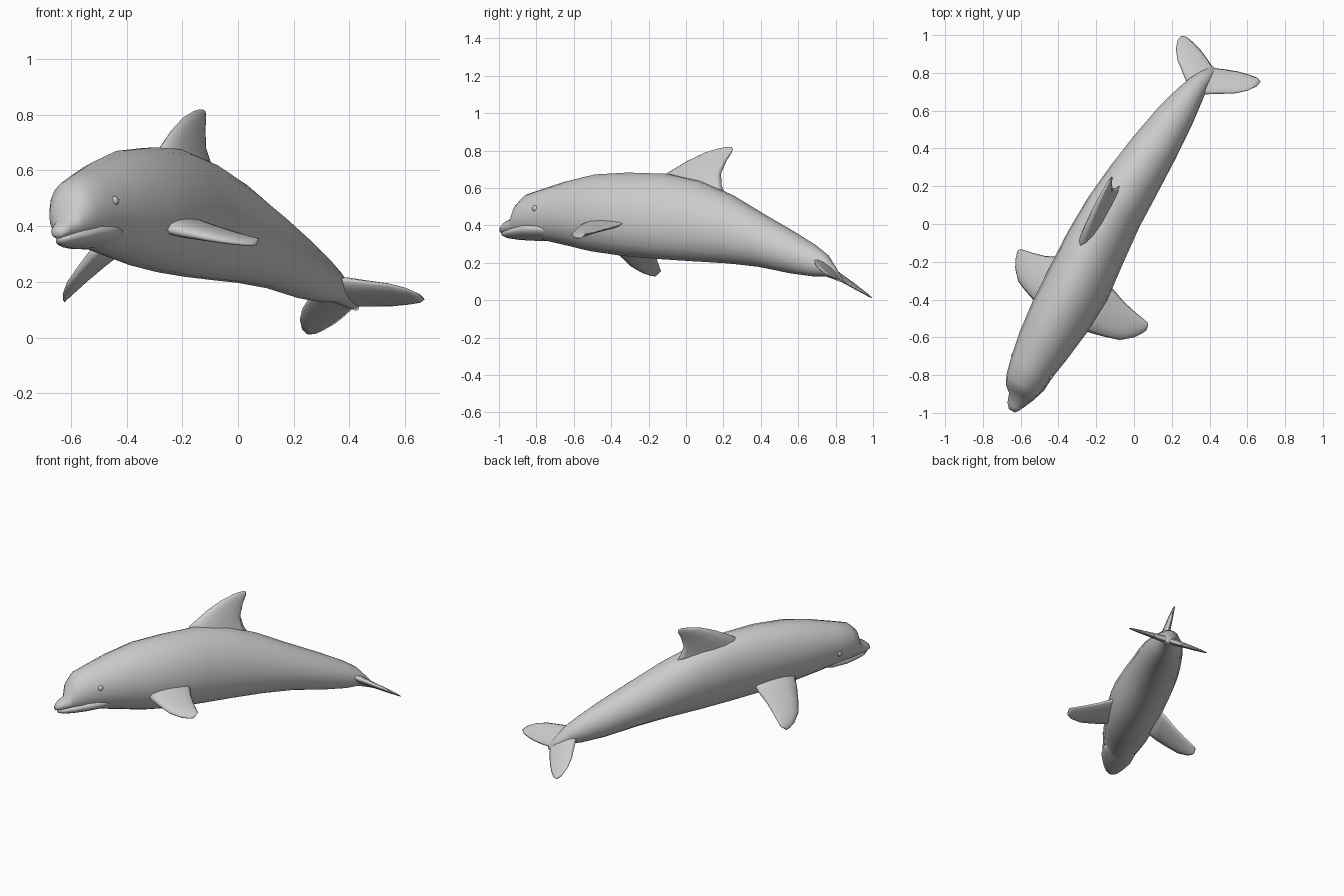
import bpy, bmesh, math
from math import sin, cos, pi, radians
from mathutils import Matrix, Vector

cube = bpy.data.objects.get("Cube")
if cube:
    bpy.data.objects.remove(cube, do_unlink=True)

# Swimming pose: turned about z, rolled about the spine
POSE = (Matrix.Rotation(radians(-30), 4, 'Z') @ Matrix.Translation((-0.02, 0, 0))
        @ Matrix.Rotation(radians(-14.5), 4, 'Y'))

grey = bpy.data.materials.new("skin grey")
grey.use_nodes = True
grey.diffuse_color = (0.6, 0.6, 0.6, 1)
grey.node_tree.nodes["Principled BSDF"].inputs["Base Color"].default_value = (0.6, 0.6, 0.6, 1)


def finish(name, bm):
    bmesh.ops.recalc_face_normals(bm, faces=bm.faces[:])
    mesh = bpy.data.meshes.new(name)
    for f in bm.faces:
        f.smooth = True
    bm.to_mesh(mesh)
    bm.free()
    mesh.materials.append(grey)
    obj = bpy.data.objects.new(name, mesh)
    bpy.context.collection.objects.link(obj)
    obj.matrix_world = POSE
    return obj


def loft(name, rings):
    """Skin a row of closed rings and cap both ends."""
    bm = bmesh.new()
    rows = [[bm.verts.new(p) for p in ring] for ring in rings]
    n = len(rows[0])
    for a, b in zip(rows, rows[1:]):
        for i in range(n):
            j = (i + 1) % n
            bm.faces.new((a[i], a[j], b[j], b[i]))
    bm.faces.new(rows[0])
    bm.faces.new(rows[-1])
    return finish(name, bm)


def oval(y, x, top, bottom, w, n=20):
    mid, h = (top + bottom) / 2, (top - bottom) / 2
    return [Vector((x + w * cos(2 * pi * k / n), y, mid + h * sin(2 * pi * k / n)))
            for k in range(n)]


def foil(lead, trail, half, normal, n=12):
    """Fin section: blunt leading edge, thin trailing edge."""
    lead, trail, normal = Vector(lead), Vector(trail), Vector(normal).normalized()
    ring = []
    for k in range(n):
        a = 2 * pi * k / n
        c = (1 - cos(a)) / 2
        ring.append(lead.lerp(trail, c) + normal * half * sin(a) * (1.25 - 0.6 * c))
    return ring


# Body: distance along spine, sideways shift, back height, belly height, half width
body = [
    (-1.18, .05, .39, .36, .018), (-1.155, .05, .413, .355, .04),
    (-1.105, .05, .44, .35, .056), (-1.08, .05, .52, .342, .078),
    (-1.03, .05, .57, .333, .1), (-.94, .047, .598, .325, .118),
    (-.8, .045, .64, .298, .143), (-.62, .045, .68, .26, .163),
    (-.42, .04, .692, .235, .172), (-.2, .02, .692, .222, .163),
    (0, .005, .655, .214, .152), (.2, 0, .578, .205, .141),
    (.4, -.005, .477, .187, .125), (.6, -.01, .38, .152, .1),
    (.74, -.01, .307, .135, .072), (.82, -.008, .255, .135, .052),
    (.88, -.004, .186, .118, .035), (.93, 0, .125, .1, .012)]
loft("body", [oval(*s) for s in body])

# Lower jaw, slightly shorter than the beak so the mouth reads as a crease
jaw = [(-1.165, .05, .362, .342, .015), (-1.14, .05, .37, .332, .038),
       (-1.08, .05, .385, .325, .066), (-1.0, .05, .4, .322, .094),
       (-.9, .047, .4, .322, .1), (-.82, .045, .39, .33, .08)]
loft("lower_jaw", [oval(*s, n=16) for s in jaw])

# Dorsal fin: height, leading, trailing, half thickness
dorsal = [(.55, -.33, .17, .045), (.63, -.29, .12, .04), (.7, -.23, .105, .032),
          (.77, -.11, .13, .022), (.815, -.01, .155, .014),
          (.837, .07, .16, .008), (.844, .11, .148, .003)]
loft("dorsal_fin", [foil((.003, a, u), (.003, b, u), h, (1, 0, 0))
                    for u, a, b, h in dorsal])

# Flippers: distance from middle, leading, trailing, height, half thickness
flipper = [(.1, -.63, -.34, .4, .035), (.18, -.615, -.355, .355, .03),
           (.25, -.595, -.383, .32, .024), (.32, -.57, -.4, .285, .018),
           (.375, -.52, -.41, .258, .012), (.4, -.48, -.415, .247, .007),
           (.41, -.455, -.425, .244, .003)]
for side, label in ((1, "left"), (-1, "right")):
    loft(label + "_flipper",
         [foil((.02 + side * x, a, u - .012), (.02 + side * x, b, u + .012), h, (side * .45, 0, 1))
          for x, a, b, u, h in flipper])

# Tail flukes: one swept blade from tip to tip
half = [(0, .76, .925, .024), (.06, .785, .952, .02), (.12, .825, .975, .015),
        (.18, .865, .99, .011), (.225, .91, .997, .007), (.25, .955, .988, .003)]
blade = [(-x, a, b, h) for x, a, b, h in half[:0:-1]] + half
loft("tail_flukes", [foil((x, a, .195 - .63 * (a - .8)), (x, b, .195 - .63 * (b - .8)), h, (0, .63, 1))
                     for x, a, b, h in blade])

# Eyes
for side, label in ((1, "left"), (-1, "right")):
    bm = bmesh.new()
    bmesh.ops.create_uvsphere(bm, u_segments=12, v_segments=8, radius=.018,
                              matrix=Matrix.Translation((.047 + side * .112, -.92, .465)))
    finish(label + "_eye", bm)
